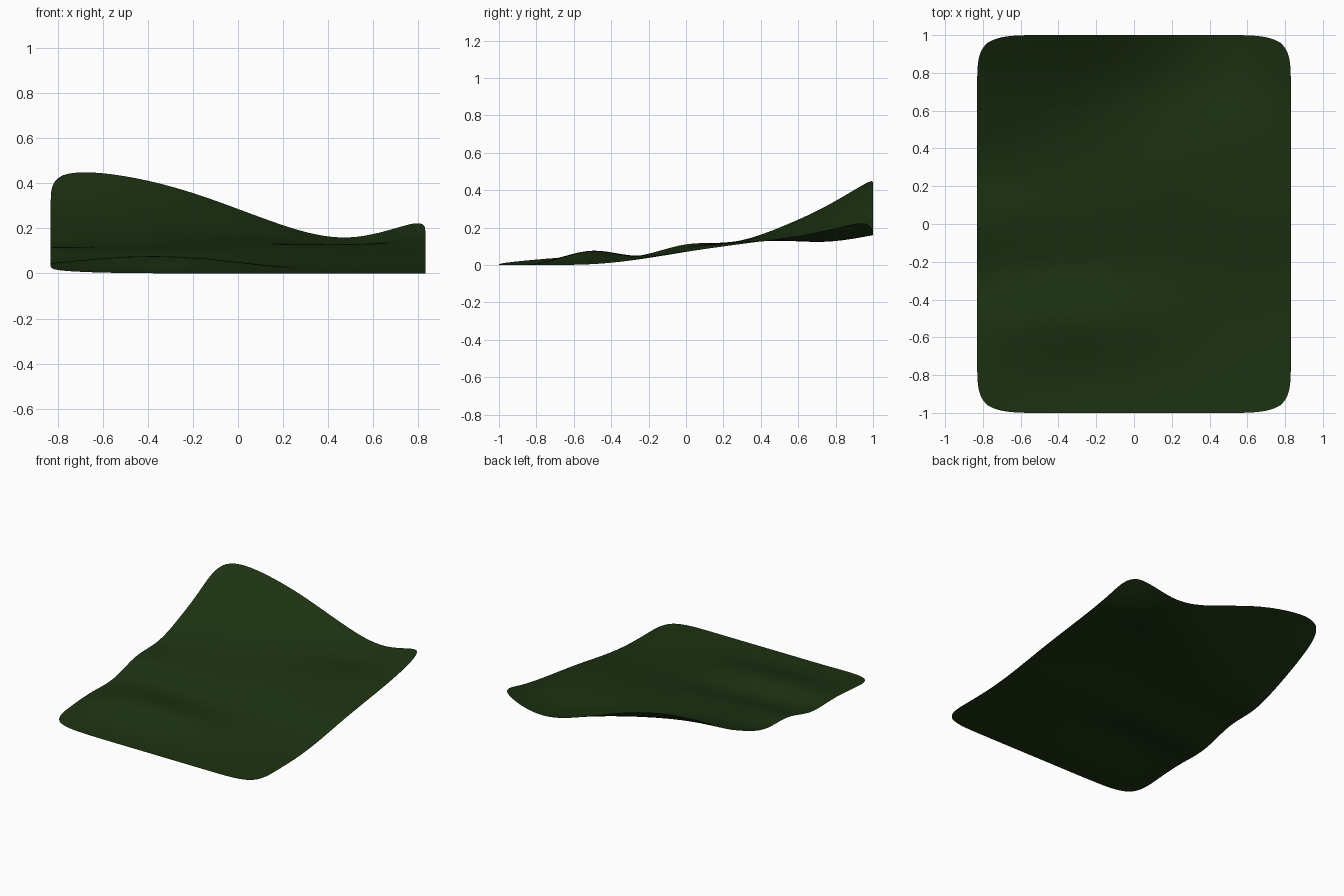
import bpy, bmesh

if "Cube" in bpy.data.objects:
    bpy.data.objects.remove(bpy.data.objects["Cube"])

W, D = 0.83, 1.0
# Surface heights, rows front to back, columns left to right
target = [
    [.010, .000, .000, .000, .000, .000],
    [.033, .020, .010, .004, .000, .000],
    [.045, .073, .066, .030, .010, .004],
    [.050, .050, .045, .040, .034, .030],
    [.110, .100, .092, .082, .076, .070],
    [.124, .124, .122, .120, .110, .106],
    [.200, .180, .152, .133, .130, .140],
    [.315, .285, .220, .152, .126, .185],
    [.465, .430, .345, .225, .160, .255],
]
NY, NX = len(target), len(target[0])


def smooth(c):
    """Surface height that the subdivision gives at each cage point."""
    a = [[r[i] if i in (0, NX - 1) else (r[i - 1] + 4 * r[i] + r[i + 1]) / 6
          for i in range(NX)] for r in c]
    return [a[j] if j in (0, NY - 1) else
            [(a[j - 1][i] + 4 * a[j][i] + a[j + 1][i]) / 6 for i in range(NX)]
            for j in range(NY)]


# Exaggerate the cage so the smoothed cloth meets the target heights
cage = [r[:] for r in target]
for _ in range(15):
    s = smooth(cage)
    cage = [[cage[j][i] + target[j][i] - s[j][i] for i in range(NX)] for j in range(NY)]

# Cloth sheet
bm = bmesh.new()
v = [[bm.verts.new((-W + 2 * W * i / (NX - 1), -D + 2 * D * j / (NY - 1), max(cage[j][i], 0)))
      for i in range(NX)] for j in range(NY)]
for j in range(NY - 1):
    for i in range(NX - 1):
        bm.faces.new((v[j][i], v[j][i + 1], v[j + 1][i + 1], v[j + 1][i])).smooth = True
mesh = bpy.data.meshes.new("cloth_sheet")
bm.to_mesh(mesh)
bm.free()
sheet = bpy.data.objects.new("cloth_sheet", mesh)
bpy.context.collection.objects.link(sheet)
sub = sheet.modifiers.new("smooth", 'SUBSURF')
sub.levels = sub.render_levels = 4

green = bpy.data.materials.new("dark_green")
green.diffuse_color = (0.012, 0.032, 0.006, 1)
green.use_nodes = True
green.node_tree.nodes["Principled BSDF"].inputs["Base Color"].default_value = green.diffuse_color
mesh.materials.append(green)
